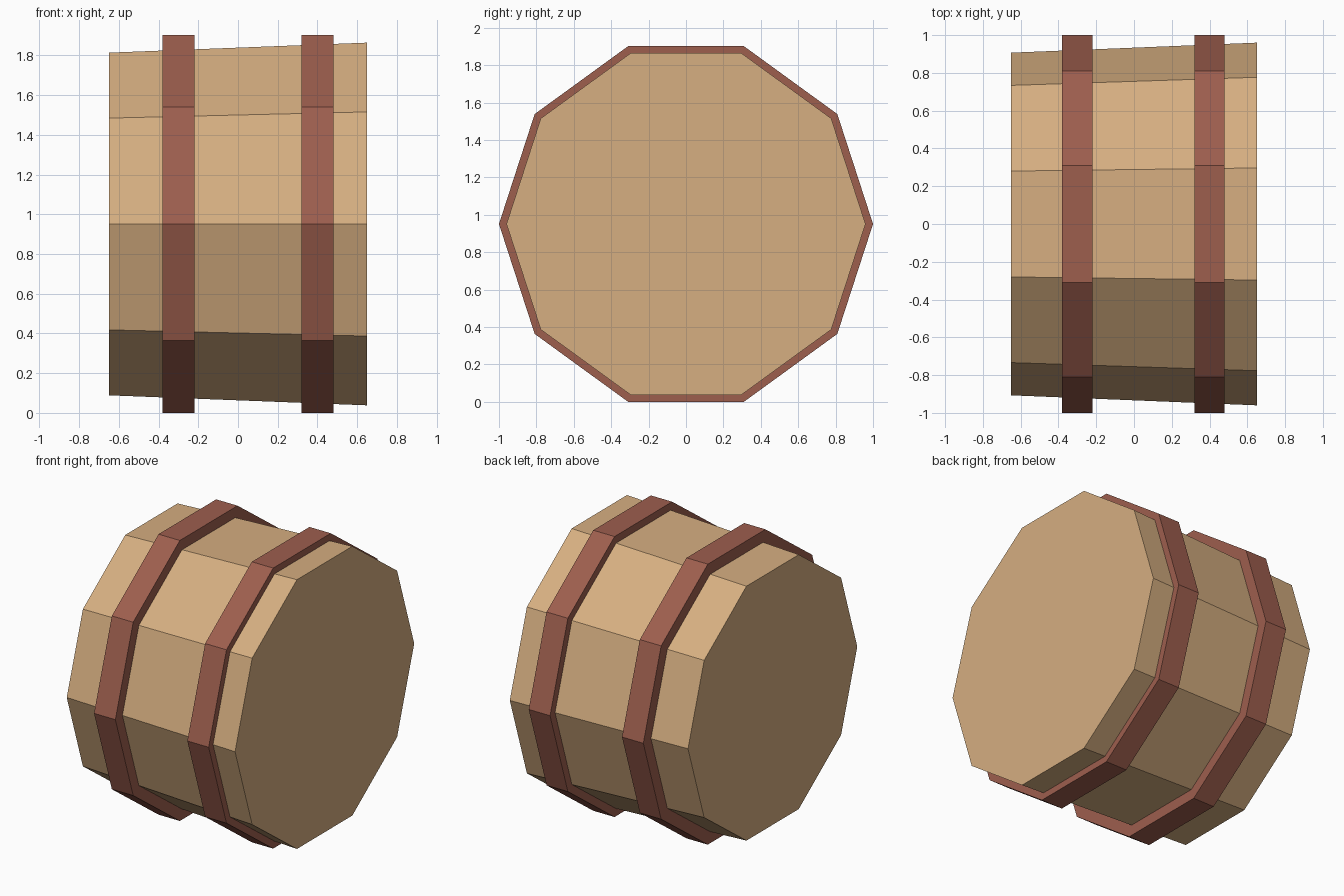
import bpy, bmesh, math
from mathutils import Matrix

if "Cube" in bpy.data.objects:
    bpy.data.objects.remove(bpy.data.objects["Cube"])

SIDES = 10
AXIS_Z = math.sin(math.radians(72))  # axis height so the hoops rest flat on the ground


def material(name, rgb):
    m = bpy.data.materials.new(name)
    m.diffuse_color = (*rgb, 1.0)
    m.use_nodes = True
    m.node_tree.nodes["Principled BSDF"].inputs["Base Color"].default_value = m.diffuse_color
    return m


def drum(name, x0, x1, r0, r1, mat):
    """Ten-sided closed drum lying along x, with corners pointing to +-y."""
    bm = bmesh.new()
    bmesh.ops.create_cone(
        bm, cap_ends=True, segments=SIDES, radius1=r0, radius2=r1, depth=x1 - x0,
        matrix=Matrix.Translation(((x0 + x1) / 2, 0, AXIS_Z)) @ Matrix.Rotation(math.pi / 2, 4, 'Y'))
    bmesh.ops.recalc_face_normals(bm, faces=bm.faces)
    me = bpy.data.meshes.new(name)
    bm.to_mesh(me)
    bm.free()
    me.materials.append(mat)
    ob = bpy.data.objects.new(name, me)
    bpy.context.collection.objects.link(ob)
    return ob


wood = material("light wood", (0.67, 0.425, 0.218))
hoop = material("reddish brown", (0.338, 0.112, 0.076))

# slightly tapered barrel body
drum("barrel_body", -0.65, 0.65, 0.907, 0.96, wood)

# two hoops around the body
for name, x in (("left_hoop", -0.30), ("right_hoop", 0.40)):
    drum(name, x - 0.08, x + 0.08, 1.0, 1.0, hoop)
